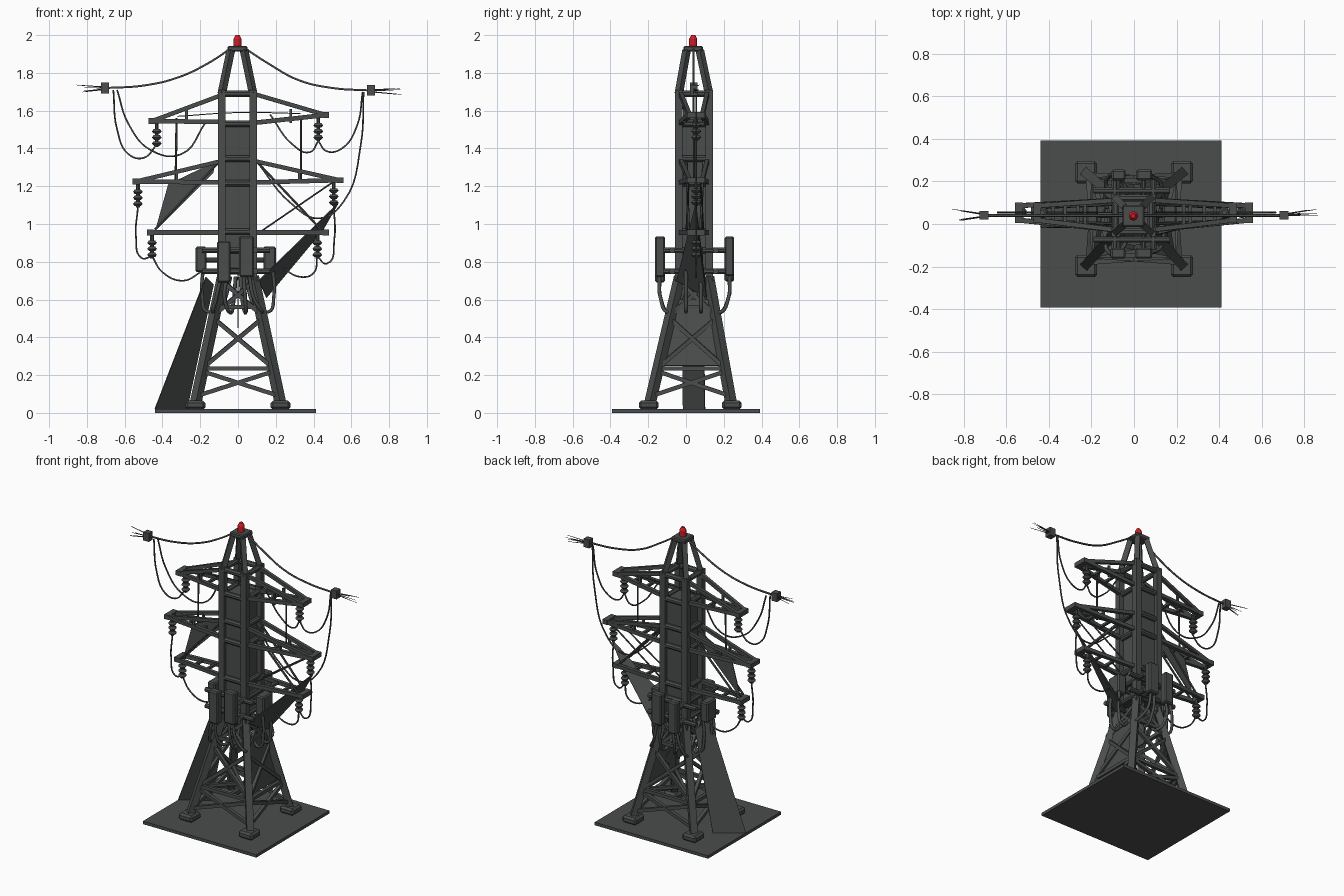
import bpy, bmesh, math, random
from mathutils import Vector, Matrix

if "Cube" in bpy.data.objects:
    bpy.data.objects.remove(bpy.data.objects["Cube"])

random.seed(4)
CY = 0.042  # tower axis in y


def material(name, rgb):
    m = bpy.data.materials.new(name)
    m.diffuse_color = (*rgb, 1)
    m.use_nodes = True
    m.node_tree.nodes["Principled BSDF"].inputs["Base Color"].default_value = m.diffuse_color
    return m


STEEL = material("dark steel", (0.068, 0.074, 0.071))
RED = material("beacon red", (0.62, 0.012, 0.02))


def finish(name, bm, mat=STEEL, smooth=False):
    bmesh.ops.recalc_face_normals(bm, faces=bm.faces[:])
    me = bpy.data.meshes.new(name)
    bm.to_mesh(me)
    bm.free()
    ob = bpy.data.objects.new(name, me)
    bpy.context.collection.objects.link(ob)
    me.materials.append(mat)
    for p in me.polygons:
        p.use_smooth = smooth
    return ob


def bar(bm, a, b, r, n=4, r2=None):
    a, b = Vector(a), Vector(b)
    d = b - a
    q = d.to_track_quat('Z', 'X' if abs(d.normalized().z) > .8 else 'Y').to_matrix().to_4x4()
    k = 1.414 if n == 4 else 1
    rot = Matrix.Rotation(math.pi / n, 4, 'Z')
    bmesh.ops.create_cone(bm, cap_ends=True, segments=n, radius1=r * k,
                          radius2=(r if r2 is None else r2) * k, depth=d.length,
                          matrix=Matrix.Translation((a + b) / 2) @ q @ rot)


def box(bm, x0, x1, y0, y1, z0, z1, bevel=0):
    m = Matrix.Translation(((x0 + x1) / 2, (y0 + y1) / 2, (z0 + z1) / 2))
    m = m @ Matrix.Diagonal((x1 - x0, y1 - y0, z1 - z0, 1))
    vs = bmesh.ops.create_cube(bm, size=1, matrix=m)['verts']
    if bevel:
        es = list({e for v in vs for e in v.link_edges})
        bmesh.ops.bevel(bm, geom=es, offset=bevel, segments=1, affect='EDGES')


def plate(name, pts, t=0.006):
    bm = bmesh.new()
    bm.faces.new([bm.verts.new(p) for p in pts])
    ob = finish(name, bm)
    s = ob.modifiers.new("thickness", 'SOLIDIFY')
    s.thickness, s.offset = t, 0


def wire(name, pts, r):
    cu = bpy.data.curves.new(name, 'CURVE')
    cu.dimensions, cu.bevel_depth, cu.bevel_resolution, cu.resolution_u = '3D', r, 1, 6
    sp = cu.splines.new('BEZIER')
    sp.bezier_points.add(len(pts) - 1)
    for bp, p in zip(sp.bezier_points, pts):
        bp.co = p
        bp.handle_left_type = bp.handle_right_type = 'AUTO'
    ob = bpy.data.objects.new(name, cu)
    bpy.context.collection.objects.link(ob)
    cu.materials.append(STEEL)


# ground slab and footings
bm = bmesh.new()
box(bm, -.44, .412, -.392, .392, 0, .02)
finish("base_plate", bm)
bm = bmesh.new()
for sx in (-1, 1):
    for y in (-.197, .243):
        box(bm, sx * .225 - .052, sx * .225 + .052, y - .052, y + .052, .018, .065, .012)
finish("footings", bm)


def leg(sx, sy, z):
    t = (z - .05) / .65
    return (sx * (.225 - .14 * t), .024 + sy * (.215 - .135 * t) + .018 * t, z)


def col(sx, sy, z):
    return (sx * .083 - .003, CY + sy * .08, z)


corners = [(-1, -1), (1, -1), (1, 1), (-1, 1)]
sides = [(corners[i], corners[(i + 1) % 4]) for i in range(4)]

# splayed legs, columns and peak
bm = bmesh.new()
for c in corners:
    bar(bm, leg(*c, .05), leg(*c, .72), .022)
    bar(bm, col(*c, .68), col(*c, 1.71), .02)
    bar(bm, col(*c, 1.69), (c[0] * .035 - .003, CY - .004 + c[1] * .035, 1.92), .016)
finish("legs_and_columns", bm)

# lattice on the lower body
bm = bmesh.new()
for a, b in sides:
    for z in (.235, .56):
        bar(bm, leg(*a, z), leg(*b, z), .011)
    for z0, z1 in ((.09, .22), (.24, .5), (.52, .7)):
        bar(bm, leg(*a, z0), leg(*b, z1), .011)
        bar(bm, leg(*b, z0), leg(*a, z1), .011)
bar(bm, leg(-1, -1, .235), leg(1, 1, .235), .01)
bar(bm, leg(1, -1, .235), leg(-1, 1, .235), .01)
finish("lower_lattice", bm)

# horizontal collars round the shaft
bm = bmesh.new()
for z in (.75, .86, .96, 1.215, 1.345, 1.53, 1.69):
    for a, b in sides:
        bar(bm, col(*a, z), col(*b, z), .018, 8)
for z in (.75, .86):
    for s in (-1, 1):
        bar(bm, (-.19, CY + s * .115, z), (.17, CY + s * .115, z), .016, 8)
        bar(bm, (s * .09, -.12, z), (s * .09, .21, z), .016, 8)
finish("shaft_collars", bm)

# inner shaft, peak cap and beacon
bm = bmesh.new()
box(bm, -.075, .07, CY - .075, CY + .075, .74, 1.53)
finish("shaft_panels", bm)
bm = bmesh.new()
box(bm, -.055, .049, CY - .055, CY + .047, 1.912, 1.942, .006)
finish("peak_cap", bm)
bm = bmesh.new()
bar(bm, (-.003, CY - .004, 1.935), (-.003, CY - .004, 1.98), .022, 12)
bar(bm, (-.003, CY - .004, 1.98), (-.003, CY - .004, 2.0), .022, 12, .011)
finish("beacon", bm, RED)

# cross arms: (side, tip x, tip z, root z, upper root z), with insulators
arms = [(-1, .455, 1.545, 1.54, 1.685, .43), (1, .465, 1.577, 1.535, 1.69, .425),
        (-1, .54, 1.225, 1.22, 1.335, .53), (1, .54, 1.232, 1.22, 1.335, .507),
        (-1, .465, .955, .955, None, .455), (1, .465, .955, .955, None, .42)]
bm, ins = bmesh.new(), bmesh.new()
for s, tx, tz, rz, uz, ix in arms:
    for sy in (-1, 1):
        tip = (s * tx, CY + .01 + sy * .034, tz)
        bar(bm, (s * .08, CY + sy * .07, rz), tip, .012)
        if uz:
            bar(bm, (s * .08, CY + sy * .07, uz), tip, .011)
            bar(bm, (s * tx * .6, CY + sy * .05, rz), (s * tx * .6, CY + sy * .05, rz + (uz - rz) * .48), .007)
    box(bm, s * tx - .018, s * tx + .018, .005, .1, tz - .015, tz + .015)
    for k in (.4, .65):
        x = s * (.08 + (tx - .08) * k)
        bar(bm, (x, CY - .05, rz + (tz - rz) * k), (x, CY + .055, rz + (tz - rz) * k), .008)
    iz = tz - .01
    bar(ins, (s * ix, CY + .012, iz), (s * ix, CY + .012, iz - .128), .011, 8)
    for k in range(3):
        z = iz - .045 - k * .032
        bar(ins, (s * ix, CY + .012, z + .012), (s * ix, CY + .012, z), .018, 10, .027)
        bar(ins, (s * ix, CY + .012, z), (s * ix, CY + .012, z - .012), .027, 10, .016)
finish("cross_arms", bm)
finish("insulators", ins)

# thin struts linking the arms
bm = bmesh.new()
bar(bm, (-.325, CY, 1.56), (-.33, CY, 1.23), .006, 6)
bar(bm, (.333, CY, 1.56), (.333, CY, 1.23), .006, 6)
for sy in (-.04, .05):
    bar(bm, (.1, CY + sy, 1.33), (.44, CY + sy * .7, .97), .007, 6)
    bar(bm, (.12, CY + sy, .96), (.5, CY + sy * .7, 1.22), .005, 6)
    bar(bm, (-.1, CY + sy, 1.33), (-.44, CY + sy * .7, .97), .007, 6)
finish("arm_struts", bm)

# sheet plates
plate("left_sail", [(-.44, -.015, .02), (-.27, .1, .02), (-.13, .09, .68), (-.17, -.02, .72)])
plate("right_sail", [(.53, CY + .01, 1.11), (.45, CY + .02, .97), (.15, .11, .61), (.11, -.05, .7)])
plate("arm_web", [(-.44, CY, .96), (-.37, CY, 1.21), (-.12, CY, 1.33), (-.13, CY, 1.27)])
plate("side_skin", [(.17, -.135, .25), (.17, .19, .25), (.11, .13, .6), (.11, -.05, .6)])
plate("tower_core_sheet", [(.0, -.02, .45), (.0, .1, .45), (0, .1, .74), (0, -.02, .74)])

# antenna panels
bm = bmesh.new()
for x0, x1, z0, z1 in ((-.11, -.04, .69, .91), (.005, .085, .72, .935)):
    box(bm, x0, x1, -.163, -.112, z0, z1, .008)
    box(bm, x0 + .005, x1, .205, .255, z0 + .005, z1, .008)
    for z in (.75, .86):
        bar(bm, ((x0 + x1) / 2, -.12, z), ((x0 + x1) / 2, .21, z), .012, 8)
box(bm, -.225, -.168, -.01, .09, .745, .88, .008)
box(bm, .135, .2, -.01, .09, .75, .882, .008)
for x in (-.19, .165):
    bar(bm, (x, CY, .81), (0, CY, .81), .014, 8)
finish("antenna_panels", bm)

# drooping feeder cables
for i, (x, e) in enumerate(((-.09, -.16), (-.06, -.05), (.03, .05), (.06, .16))):
    for s in (-1, 1):
        y = .045 + s * .185
        wire("feeder_cable", [(x, y, .72), (x * 1.1 + e * .1, y - s * .005, .61),
             (e * .8, CY + s * .13, .53), (e * .5, CY + s * .08, .58), (e * .25, CY + s * .04, .72)], .01)
for s in (-1, 1):
    for y in (.0, .08):
        wire("side_feeder_cable", [(s * .185, y, .76), (s * .19, y, .62), (s * .16, y, .535),
             (s * .11, y, .58), (s * .05, y, .72)], .01)

# overhead lines, clamps and frayed ends
Y = .04
YI = CY + .012
for s, z in ((-1, 1.72), (1, 1.707)):
    wire("ground_wire", [(s * .03, Y, 1.935), (s * .16, Y, 1.85), (s * .32, Y, z + .055),
         (s * .5, Y, z + .013), (s * .7, Y, z)], .006)
    bm = bmesh.new()
    box(bm, s * .705 - .021, s * .705 + .021, .02, .062, z - .028, z + .028)
    finish("line_clamp", bm)
    bm = bmesh.new()
    for k in range(7):
        y, dz = random.uniform(-.035, .035), random.uniform(-.025, .025)
        e = random.uniform(.79, .87)
        bar(bm, (s * .7, Y + y * .2, z + dz * .3), (s * e, Y + y, z + dz), .0035, 5, .001)
    finish("frayed_ends", bm)

# hanging jumper wires as (x, z) paths
jumpers = [
    [(-.66, 1.71), (-.64, 1.5), (-.58, 1.37), (-.5, 1.35), (-.43, 1.42)],
    [(-.64, 1.71), (-.58, 1.53), (-.46, 1.39), (-.3, 1.37), (-.17, 1.54)],
    [(.66, 1.7), (.63, 1.52), (.55, 1.4), (.47, 1.385), (.425, 1.44)],
    [(.425, 1.44), (.38, 1.38), (.29, 1.42), (.17, 1.58)],
    [(.665, 1.7), (.65, 1.42), (.56, 1.12), (.43, 1.03), (.28, 1.11), (.1, 1.33)],
    [(-.53, 1.09), (-.54, .93), (-.51, .82), (-.455, .83)],
    [(-.455, .83), (-.4, .745), (-.29, .7), (-.19, .75)],
    [(.507, 1.1), (.51, .92), (.47, .79), (.42, .83)],
    [(.42, .83), (.4, .74), (.33, .72), (.22, .78)],
    [(-.32, 1.57), (0, 1.59), (.33, 1.585)],
]
for i, path in enumerate(jumpers):
    wire("jumper_wire", [(x, YI if i else Y, z) for x, z in path], .003 if i == 9 else .005)
